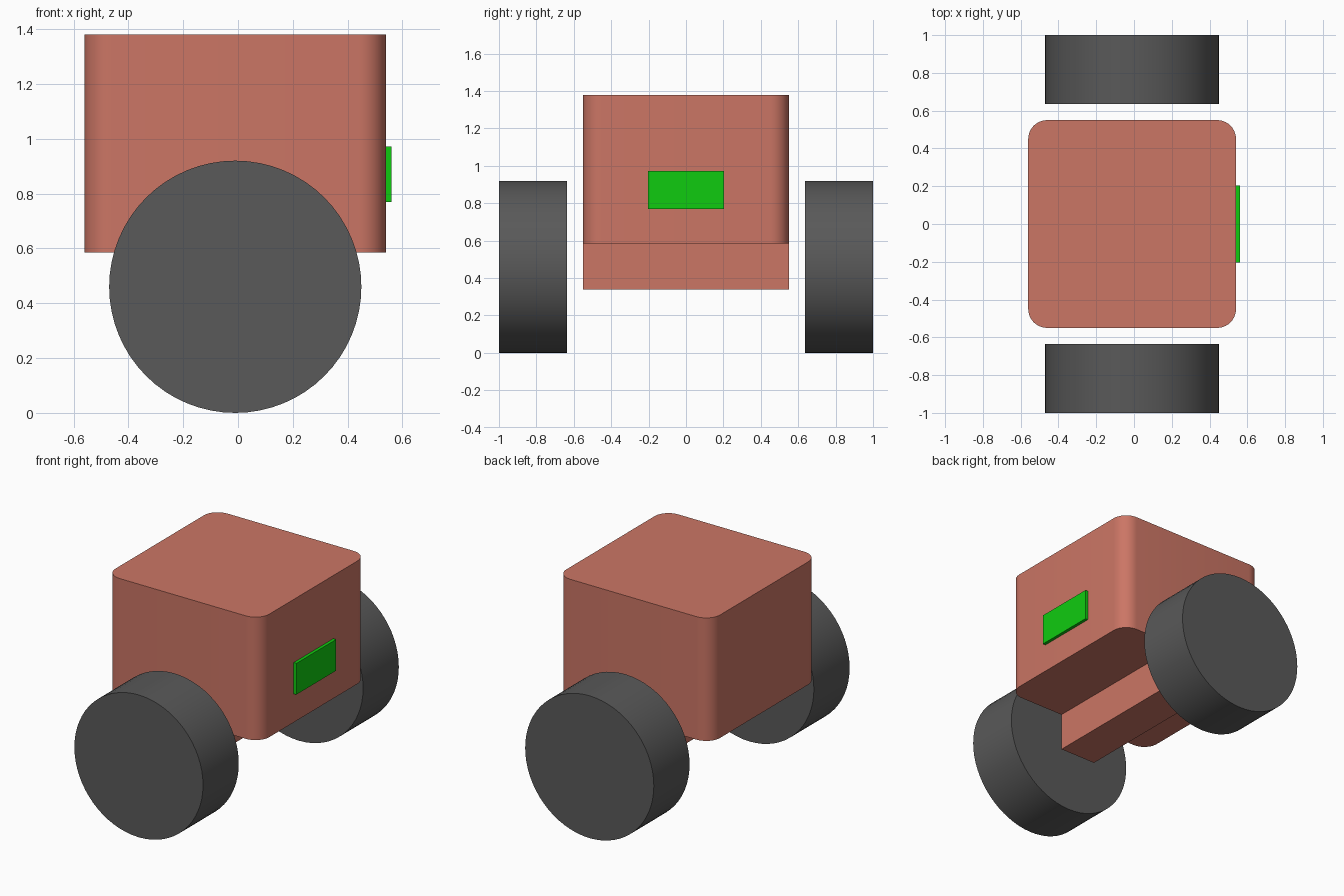
import bpy, bmesh
from math import radians
from mathutils import Matrix, Vector

cube = bpy.data.objects.get("Cube")
if cube:
    bpy.data.objects.remove(cube, do_unlink=True)


def material(name, rgb):
    mat = bpy.data.materials.new(name)
    mat.use_nodes = True
    mat.diffuse_color = (*rgb, 1)
    mat.node_tree.nodes["Principled BSDF"].inputs["Base Color"].default_value = (*rgb, 1)
    return mat


CLAY = material("clay red", (0.60, 0.18, 0.13))
RUBBER = material("dark grey", (0.10, 0.10, 0.10))
GREEN = material("bright green", (0.005, 0.60, 0.005))


def finish(name, bm, mat):
    mesh = bpy.data.meshes.new(name)
    bmesh.ops.recalc_face_normals(bm, faces=bm.faces[:])
    bm.to_mesh(mesh)
    bm.free()
    mesh.materials.append(mat)
    obj = bpy.data.objects.new(name, mesh)
    bpy.context.collection.objects.link(obj)
    bpy.ops.object.select_all(action="DESELECT")
    obj.select_set(True)
    bpy.context.view_layer.objects.active = obj
    bpy.ops.object.shade_smooth_by_angle(angle=radians(30))
    return obj


def box(name, low, high, mat, corner=0):
    low, high = Vector(low), Vector(high)
    bm = bmesh.new()
    size = Matrix.Diagonal((high - low).to_4d())
    bmesh.ops.create_cube(bm, size=1, matrix=Matrix.Translation((low + high) / 2) @ size)
    if corner:
        # Round the upright edges only
        upright = [e for e in bm.edges
                   if abs(e.verts[0].co.z - e.verts[1].co.z) > 0.01]
        bmesh.ops.bevel(bm, geom=upright, offset=corner, segments=10,
                        profile=0.5, affect="EDGES")
    return finish(name, bm, mat)


# Body, underside beam and side panel
box("body", (-0.56, -0.55, 0.585), (0.54, 0.55, 1.38), CLAY, corner=0.1)
box("underside_beam", (-0.14, -0.55, 0.34), (0.12, 0.55, 0.585), CLAY)
box("side_panel", (0.54, -0.203, 0.77), (0.56, 0.203, 0.972), GREEN)

# Wheels
for name, side in (("front_wheel", -1), ("back_wheel", 1)):
    bm = bmesh.new()
    place = Matrix.Translation((-0.01, side * 0.8175, 0.46)) @ Matrix.Rotation(radians(90), 4, "X")
    bmesh.ops.create_cone(bm, cap_ends=True, segments=64, radius1=0.46, radius2=0.46,
                          depth=0.365, matrix=place)
    finish(name, bm, RUBBER)
